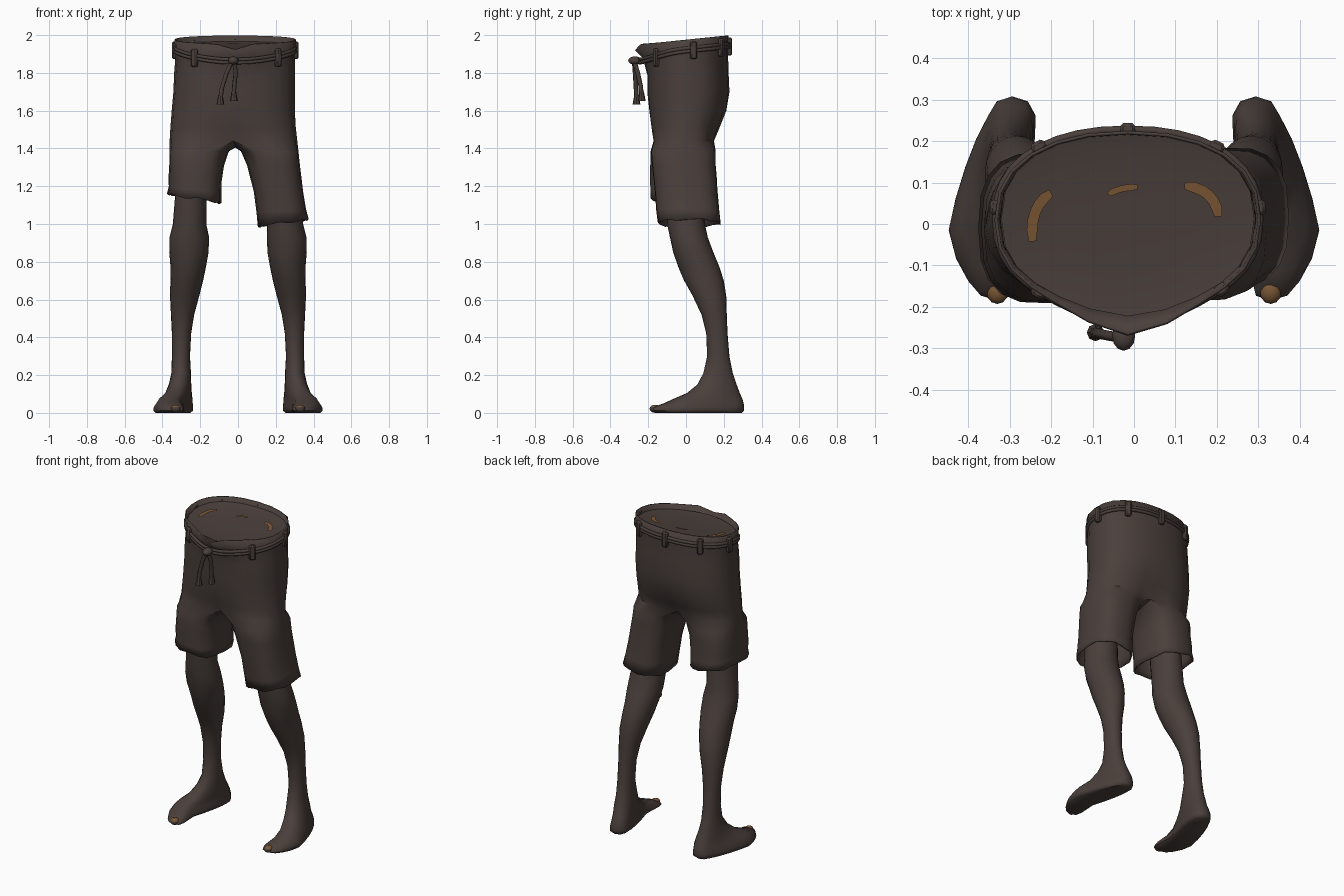
import bpy, bmesh, math
from mathutils import Vector

if "Cube" in bpy.data.objects:
    bpy.data.objects.remove(bpy.data.objects["Cube"])


def material(name, rgb):
    m = bpy.data.materials.new(name)
    m.diffuse_color = (*rgb, 1)
    m.use_nodes = True
    m.node_tree.nodes["Principled BSDF"].inputs["Base Color"].default_value = m.diffuse_color
    return m


BROWN = material("dark brown", (0.068, 0.050, 0.044))
TAN = material("tan", (0.19, 0.095, 0.036))


def finish(bm, name, mat=BROWN, angle=40, normals=True):
    if normals:
        bmesh.ops.recalc_face_normals(bm, faces=bm.faces)
    me = bpy.data.meshes.new(name)
    bm.to_mesh(me)
    bm.free()
    ob = bpy.data.objects.new(name, me)
    bpy.context.collection.objects.link(ob)
    me.materials.append(mat)
    bpy.ops.object.select_all(action='DESELECT')
    ob.select_set(True)
    bpy.context.view_layer.objects.active = ob
    bpy.ops.object.shade_smooth_by_angle(angle=math.radians(angle))
    return ob


def power(v, p):
    return math.copysign(abs(v) ** p, v)


def bridge(bm, a, b):
    n = len(a)
    for i in range(n):
        bm.faces.new((a[i], a[(i + 1) % n], b[(i + 1) % n], b[i]))


def ellipsoid(name, centre, radii, mat=BROWN):
    bm = bmesh.new()
    bmesh.ops.create_uvsphere(bm, u_segments=12, v_segments=8, radius=1)
    for v in bm.verts:
        v.co = Vector([c + r * t for c, r, t in zip(centre, radii, v.co)])
    return finish(bm, name, mat, 60)


def tube(name, points, radius, closed=False):
    cu = bpy.data.curves.new(name, 'CURVE')
    cu.dimensions = '3D'
    cu.bevel_depth = radius
    cu.bevel_resolution = 1
    cu.use_fill_caps = True
    sp = cu.splines.new('POLY')
    sp.points.add(len(points) - 1)
    for p, co in zip(sp.points, points):
        p.co = (*co, 1)
    sp.use_cyclic_u = closed
    sp.use_smooth = True
    ob = bpy.data.objects.new(name, cu)
    bpy.context.collection.objects.link(ob)
    cu.materials.append(BROWN)


# Waist outline, pulled forward at the front
def waist(a, bulge, grow=0.0, cx=-0.015, hx=0.315, y0=-0.20, y1=0.225):
    x = cx + (hx + grow) * power(math.sin(a), 0.9)
    y = (y0 + y1) / 2 - ((y1 - y0) / 2 + grow) * power(math.cos(a), 0.85)
    if math.cos(a) > 0:
        y -= bulge * math.exp(-((x + 0.01) / 0.14) ** 2)
    return x, y


# Shorts: hip rings that split at the crotch into two legs
bm = bmesh.new()
N = 24
hips = [  # z, centre x, half width, front y, back y, tilt, bulge, centre dent
    (1.975, -0.015, 0.322, -0.205, 0.225, 0.10, 0.065, 0),
    (1.90, -0.015, 0.315, -0.198, 0.222, 0.10, 0.030, 0),
    (1.80, -0.018, 0.320, -0.205, 0.225, 0.05, 0.0, 0),
    (1.70, -0.020, 0.322, -0.205, 0.230, 0, 0, 0),
    (1.60, -0.025, 0.326, -0.200, 0.220, 0, 0, 0.03),
    (1.51, -0.026, 0.332, -0.195, 0.190, 0, 0, 0.12),
    (1.44, -0.024, 0.338, -0.190, 0.165, 0, 0, 0.25)]
rings = []
for k, (z, cx, hx, y0, y1, tilt, bulge, dent) in enumerate(hips):
    ring = []
    for i in range(N):
        x, y = waist(math.tau * i / N, bulge, 0, cx, hx, y0, y1)
        y *= 1 - dent * math.exp(-((x - cx) / 0.09) ** 2)
        zz = z + tilt * y
        if k == 0 and y < 0:                       # open notch at the fly
            zz -= 0.03 * math.exp(-((x + 0.03) / 0.05) ** 2)
        ring.append(bm.verts.new((x, y, zz)))
    rings.append(ring)
for a, b in zip(rings, rings[1:]):
    bridge(bm, a, b)
last = rings[-1]
front, back = last[0].co, last[N // 2].co
crotch = []
for j in range(1, 6):
    p = back.lerp(front, j / 6)
    p.x, p.z = -0.015, 1.435 - 0.03 * math.sin(math.pi * j / 6)
    crotch.append(bm.verts.new(p))
leg_rings = {
    1: [(1.385, 0.016, 0.320, -0.186, 0.158, 0), (1.31, 0.048, 0.328, -0.180, 0.158, 0),
        (1.17, 0.084, 0.345, -0.165, 0.168, 0), (1.07, 0.098, 0.360, -0.158, 0.177, 0.01),
        (1.005, 0.105, 0.374, -0.15, 0.185, 0.02)],
    -1: [(1.385, 0.048, 0.362, -0.188, 0.158, 0), (1.31, 0.074, 0.364, -0.190, 0.158, 0),
         (1.23, 0.086, 0.369, -0.192, 0.165, 0), (1.18, 0.088, 0.366, -0.188, 0.165, 0.02),
         (1.135, 0.088, 0.376, -0.190, 0.172, 0.025)]}
angles = [-115 + 230 * i / 12 for i in range(13)] + [115 + 130 * j / 6 for j in range(1, 6)]
for side, table in leg_rings.items():
    prev = [last[side * i % N] for i in range(13)] + crotch
    for k, (z, xi, xo, y0, y1, tilt) in enumerate(table):
        ring = []
        for i, d in enumerate(angles):
            c, s = math.cos(math.radians(d)), math.sin(math.radians(d))
            x = (xi + xo) / 2 + (xo - xi) / 2 * power(c, 0.75)
            y = (y0 + y1) / 2 + (y1 - y0) / 2 * power(s, 0.75)
            wob = 0.006 * math.sin(i * 2.1) if k == 4 else 0
            ring.append(bm.verts.new((side * x, y, z + tilt * c + wob)))
        bridge(bm, prev, ring)
        prev = ring
shorts = finish(bm, "shorts")
sol = shorts.modifiers.new("cloth", 'SOLIDIFY')
sol.thickness = 0.008

# Closed top of the body inside the waistband, a shallow dish
bm = bmesh.new()
prev = None
for s, z in ((0.97, 1.945), (0.85, 1.94), (0.5, 1.935)):
    ring = []
    for i in range(N):
        x, y = waist(math.tau * i / N, 0.03)
        x, y = -0.015 + (x + 0.015) * s, 0.01 + (y - 0.01) * s
        ring.append(bm.verts.new((x, y, z + 0.10 * y)))
    if prev:
        bridge(bm, prev, ring)
    prev = ring
bm.faces.new(prev)
finish(bm, "body_top", normals=False)
me = bpy.data.objects["body_top"].data
if me.polygons[0].normal.z < 0:
    me.flip_normals()

# Thin tan patches on the body top: start, middle, end and half width
patches = (((-0.245, -0.042), (-0.238, 0.03), (-0.20, 0.075), 0.013),
           ((-0.062, 0.072), (-0.03, 0.085), (0.008, 0.089), 0.008),
           ((0.122, 0.093), (0.18, 0.07), (0.204, 0.018), 0.013))
for k, (p0, p1, p2, w) in enumerate(patches):
    p0, p1, p2 = Vector(p0), Vector(p1), Vector(p2)
    mid = p1 * 2 - (p0 + p2) / 2
    bm = bmesh.new()
    pairs = []
    for i in range(7):
        t = i / 6
        p = p0 * (1 - t) ** 2 + mid * 2 * t * (1 - t) + p2 * t * t
        d = ((mid - p0) * (1 - t) + (p2 - mid) * t).normalized()
        side = Vector((-d.y, d.x)) * w * (0.7 if i in (0, 6) else 1)
        pairs.append([bm.verts.new((q.x, q.y, 1.946 + 0.10 * q.y)) for q in (p - side, p + side)])
    for p, q in zip(pairs, pairs[1:]):
        bm.faces.new((p[0], q[0], q[1], p[1]))
    finish(bm, f"top_patch_{k + 1}", TAN)


# Drawstring belt: two strands around the waist
def belt_point(a, grow, drop=0.0):
    x, y = waist(a, 0.042, grow)
    z = 1.93 + 0.10 * y - 0.035 * max(0, math.cos(a)) ** 2
    return x, y, z - drop


for k, drop in enumerate((0.0, 0.017)):
    tube(f"drawstring_{k + 1}",
         [belt_point(math.tau * i / 36, 0.003, drop) for i in range(36)], 0.010, True)

# Belt loops: bevelled blocks facing outward
for k, deg in enumerate((-40, 43, -95, 95, -140, 180, 140)):
    a = math.radians(deg)
    p, q = Vector(belt_point(a, 0.005, 0.014)), Vector(belt_point(a + 0.05, 0.005, 0.014))
    t = (q - p).to_2d().angle_signed(Vector((1, 0)))
    bm = bmesh.new()
    bmesh.ops.create_cube(bm, size=1)
    for v in bm.verts:
        v.co = Vector((v.co.x * 0.036, v.co.y * 0.028, v.co.z * 0.095))
    bmesh.ops.bevel(bm, geom=bm.edges[:], offset=0.007, segments=1, affect='EDGES')
    ob = finish(bm, f"belt_loop_{k + 1}")
    ob.location = p
    ob.rotation_euler.z = t

# Knot and hanging ends
ellipsoid("knot", (-0.025, -0.270, 1.865), (0.028, 0.036, 0.022))
ends = (((-0.03, -0.275, 1.865), (-0.06, -0.27, 1.80), (-0.085, -0.265, 1.72), (-0.093, -0.262, 1.66)),
        ((-0.02, -0.275, 1.865), (-0.012, -0.255, 1.80), (-0.02, -0.24, 1.73), (-0.022, -0.235, 1.68)))
for k, path in enumerate(ends):
    tube(f"cord_{k + 1}", path, 0.012)
    bm = bmesh.new()
    bmesh.ops.create_cone(bm, cap_ends=True, segments=8, radius1=0.021, radius2=0.012, depth=0.05)
    finish(bm, f"cord_tip_{k + 1}").location = Vector(path[-1]) + Vector((0, 0, -0.003))

# Bare leg and foot: horizontal slices from thigh to sole
slices = [  # z, inner x, outer x, front y, back y
    (1.25, 0.150, 0.325, -0.12, 0.09), (1.0, 0.152, 0.345, -0.10, 0.10),
    (0.93, 0.153, 0.362, -0.085, 0.115), (0.85, 0.156, 0.364, -0.068, 0.145),
    (0.77, 0.170, 0.357, -0.04, 0.178), (0.70, 0.185, 0.358, -0.01, 0.20),
    (0.62, 0.205, 0.360, 0.035, 0.213), (0.52, 0.232, 0.355, 0.082, 0.216),
    (0.42, 0.248, 0.350, 0.107, 0.220), (0.30, 0.254, 0.350, 0.112, 0.230),
    (0.21, 0.249, 0.353, 0.092, 0.248), (0.15, 0.240, 0.358, 0.060, 0.268),
    (0.105, 0.232, 0.360, 0.005, 0.285), (0.075, 0.228, 0.366, -0.065, 0.298),
    (0.052, 0.225, 0.373, -0.115, 0.305), (0.03, 0.220, 0.381, -0.175, 0.308),
    (0.012, 0.220, 0.382, -0.185, 0.307), (0.0, 0.235, 0.370, -0.165, 0.295)]


def foot_shift(y):
    # the foot turns outward toward the ball, then back at the toe
    return 0.068 * min(1, max(-0.1, (0.24 - y) / 0.25)) - 0.30 * max(0, -0.05 - y)


for side, label in ((-1, "right"), (1, "left")):
    bm = bmesh.new()
    prev = None
    for z, xi, xo, y0, y1 in slices:
        ring = []
        k = min(1, max(0, (0.2 - z) / 0.13))
        if side < 0 and z > 0.98:
            xi += 0.016
        for i in range(20):
            a = math.tau * i / 20
            y = (y0 + y1) / 2 - (y1 - y0) / 2 * math.cos(a)
            s = 0 if i % 10 == 0 else power(math.sin(a), 1 - 0.35 * k)
            x = (xi + xo) / 2 + (xo - xi) / 2 * s + k * foot_shift(y)
            ring.append(bm.verts.new((side * x, y, z)))
        if prev:
            bridge(bm, prev, ring)
        else:
            bm.faces.new(ring)
        prev = ring
    bm.faces.new(prev)
    finish(bm, f"{label}_leg", angle=50)

    # Big toe with a tan nail
    toe = ellipsoid(f"{label}_big_toe", (side * 0.330, -0.163, 0.022), (0.027, 0.030, 0.021))
    toe.data.materials.append(TAN)
    for f in toe.data.polygons:
        if f.normal.z > 0.6:
            f.material_index = 1

# Small tan mark inside the knee
ellipsoid("knee_mark", (0.168, 0.018, 0.82), (0.007, 0.012, 0.018), TAN)
